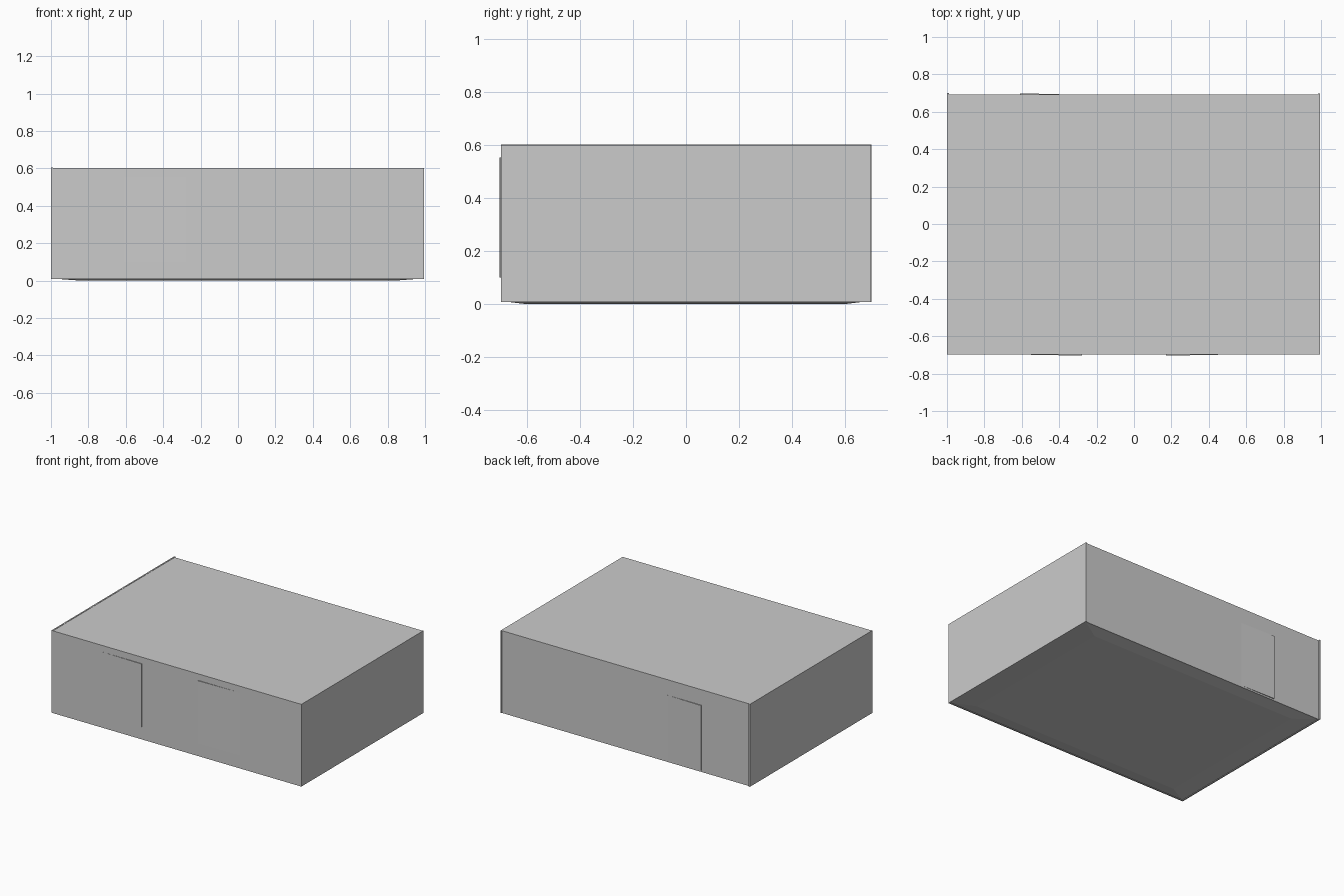
import bpy, bmesh

if "Cube" in bpy.data.objects:
    bpy.data.objects.remove(bpy.data.objects["Cube"])


def prism(name, outline, z0, z1):
    """Extrude a plan outline of (x, y) points from z0 to z1."""
    bm = bmesh.new()
    face = bm.faces.new([bm.verts.new((x, y, z0)) for x, y in outline])
    ext = bmesh.ops.extrude_face_region(bm, geom=[face])
    for v in ext["geom"]:
        if isinstance(v, bmesh.types.BMVert):
            v.co.z = z1
    bmesh.ops.recalc_face_normals(bm, faces=bm.faces)
    me = bpy.data.meshes.new(name)
    bm.to_mesh(me)
    bm.free()
    ob = bpy.data.objects.new(name, me)
    bpy.context.collection.objects.link(ob)
    return ob


def panel(name, x0, x1, y0, y1, z0, z1):
    return prism(name, [(x0, y0), (x1, y0), (x1, y1), (x0, y1)], z0, z1)


def leaf(name, hinge, edge, y, out, z0, z1):
    """Thin leaf, flush at its hinge and standing slightly proud at its free edge."""
    return prism(name, [(hinge, y), (edge, y), (edge, y + out)], z0, z1)


T = 0.01            # panel thickness
BOT, TOP = 0.008, 0.602

# Walls: the side walls run slightly past the back wall
panel("left_wall", -1.0, -1.0 + T, -0.698, 0.70, BOT, TOP + 0.002)
panel("right_wall", 0.995 - T, 0.995, -0.698, 0.698, BOT, TOP)
panel("front_wall", -1.0 + T, 0.995 - T, -0.698, -0.698 + T, BOT, TOP)
panel("back_wall", -1.0 + T, 0.995 - T, 0.692 - T, 0.692, BOT, TOP)

# Roof panel
panel("roof", -1.0 + T, 0.995 - T, -0.688, 0.692 - T, TOP - T, TOP)

# Floor sheet, bowed down slightly in the middle
base = panel("floor", -1.0, 0.995, -0.698, 0.692, 0.0, BOT + 0.004)
for v in base.data.vertices:
    if v.co.z < 0.001:
        v.co.x *= 0.84
        v.co.y *= 0.86

# Pair of front window leaves and one back door leaf
leaf("front_window_left", -0.61, -0.277, -0.698, -0.006, 0.10, 0.555)
leaf("front_window_right", 0.51, 0.17, -0.698, -0.006, 0.10, 0.555)
leaf("back_door", -0.335, -0.61, 0.692, 0.007, 0.02, 0.49)
